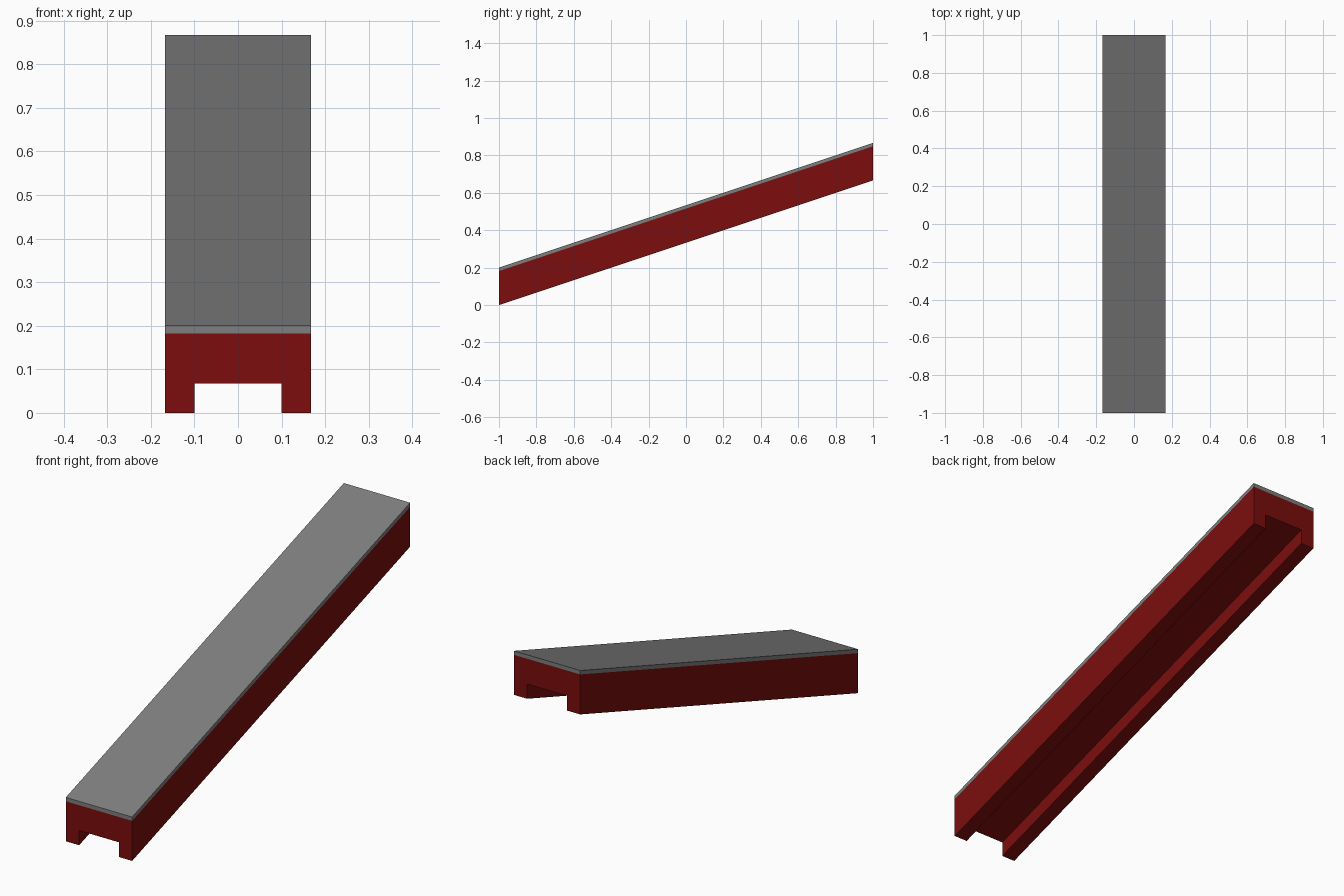
import bpy

cube = bpy.data.objects.get("Cube")
if cube:
    bpy.data.objects.remove(cube, do_unlink=True)

RISE = 0.667          # climb from the front end to the back end
HALF_WIDTH = 0.167
GROOVE = 0.1          # half width of the channel underneath


def make_material(name, color):
    mat = bpy.data.materials.new(name)
    mat.use_nodes = True
    mat.diffuse_color = color
    mat.node_tree.nodes["Principled BSDF"].inputs["Base Color"].default_value = color
    return mat


def sloped_beam(name, profile, mat):
    """Sweep an (x, z) profile from front to back, climbing by RISE with upright ends."""
    n = len(profile)
    verts = [(x, y, z + RISE * (y + 1) / 2) for y in (-1, 1) for x, z in profile]
    faces = [tuple(range(n)), tuple(reversed(range(n, 2 * n)))]
    faces += [(i, i + n, (i + 1) % n + n, (i + 1) % n) for i in range(n)]
    mesh = bpy.data.meshes.new(name)
    mesh.from_pydata(verts, [], faces)
    mesh.materials.append(mat)
    obj = bpy.data.objects.new(name, mesh)
    bpy.context.collection.objects.link(obj)
    return obj


red = make_material("dark red", (0.2, 0.004, 0.004, 1))
grey = make_material("mid grey", (0.21, 0.21, 0.21, 1))

# Channelled beam, counter-clockwise as seen from the front
half = [(GROOVE, 0.067), (GROOVE, 0), (HALF_WIDTH, 0), (HALF_WIDTH, 0.182)]
sloped_beam("ramp_beam", half + [(-x, z) for x, z in reversed(half)], red)

# Thin surface laid on the beam
sloped_beam("ramp_surface", [(-HALF_WIDTH, 0.182), (HALF_WIDTH, 0.182),
                             (HALF_WIDTH, 0.2), (-HALF_WIDTH, 0.2)], grey)
